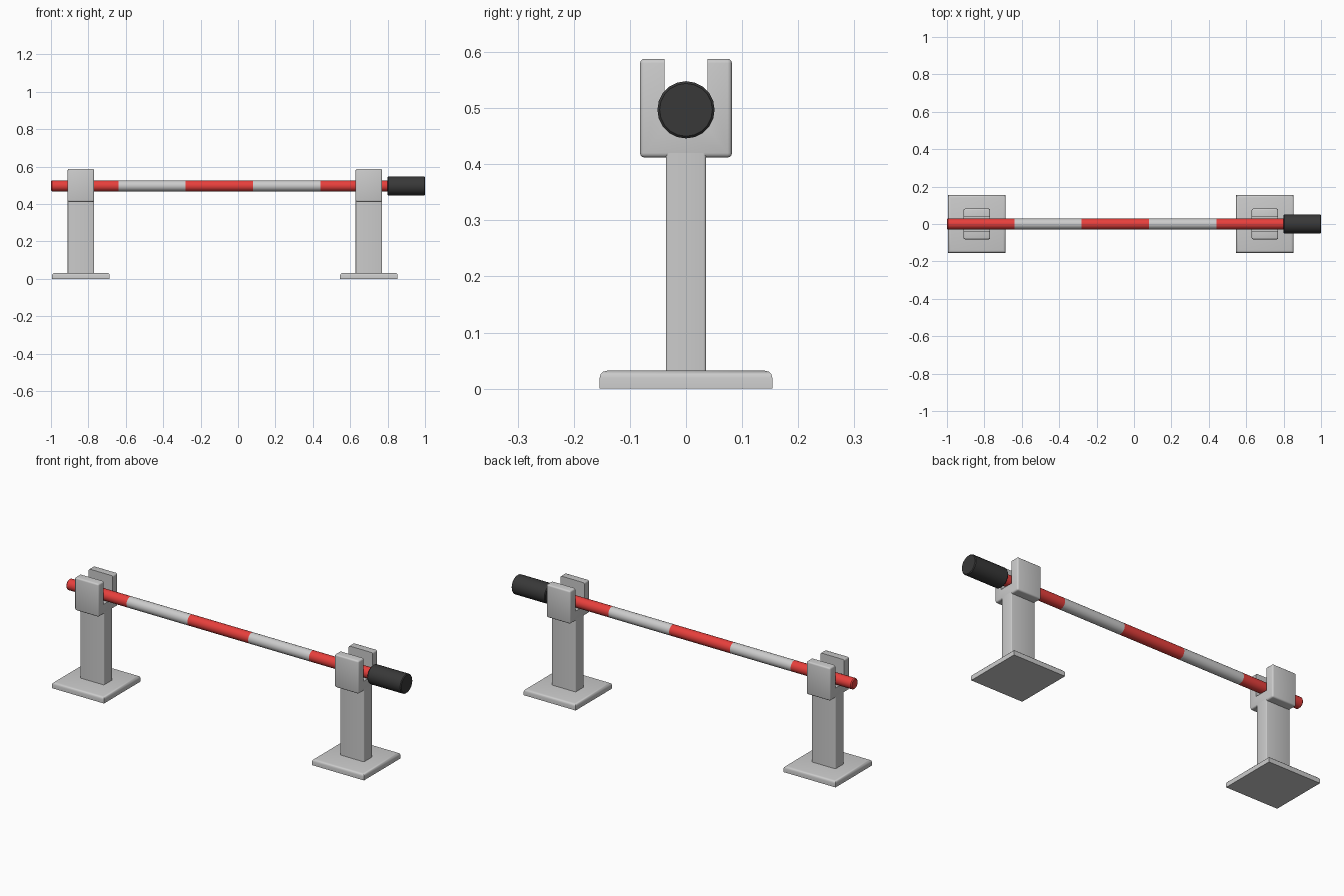
import bpy, bmesh, math

if "Cube" in bpy.data.objects:
    bpy.data.objects.remove(bpy.data.objects["Cube"])

POLE_Z = 0.497
SIDES = 20


def material(name, rgb):
    m = bpy.data.materials.new(name)
    m.diffuse_color = (*rgb, 1)
    m.use_nodes = True
    m.node_tree.nodes["Principled BSDF"].inputs["Base Color"].default_value = m.diffuse_color
    return m


red = material("red", (0.8, 0.05, 0.045))
white = material("white", (0.85, 0.85, 0.85))
black = material("black", (0.04, 0.04, 0.04))


def finish(bm, name, mats=()):
    bmesh.ops.recalc_face_normals(bm, faces=bm.faces)
    me = bpy.data.meshes.new(name)
    bm.to_mesh(me)
    bm.free()
    for m in mats:
        me.materials.append(m)
    ob = bpy.data.objects.new(name, me)
    bpy.context.collection.objects.link(ob)
    bpy.context.view_layer.objects.active = ob
    bpy.ops.object.select_all(action='DESELECT')
    ob.select_set(True)
    bpy.ops.object.shade_smooth_by_angle(angle=math.radians(35))
    return ob


def prism(name, x, half_depth, profile, bevel, pick=lambda e: True):
    """Extrude a (y, z) profile along x and round the picked edges."""
    bm = bmesh.new()
    face = bm.faces.new([bm.verts.new((x - half_depth, y, z)) for y, z in profile])
    ext = bmesh.ops.extrude_face_region(bm, geom=[face])
    moved = [v for v in ext["geom"] if isinstance(v, bmesh.types.BMVert)]
    bmesh.ops.translate(bm, verts=moved, vec=(2 * half_depth, 0, 0))
    bmesh.ops.recalc_face_normals(bm, faces=bm.faces)
    edges = [e for e in bm.edges if pick(e)]
    bmesh.ops.bevel(bm, geom=edges, offset=bevel, segments=3, profile=0.5, affect='EDGES')
    return finish(bm, name)


def rect(w, z0, z1):
    return [(-w, z0), (w, z0), (w, z1), (-w, z1)]


def lathe(name, rings, bands, mats):
    """Skin rings of (x, radius) along the pole axis; bands give material slots."""
    bm = bmesh.new()
    loops = []
    for x, r in rings:
        loops.append([bm.verts.new((x, r * math.cos(a), POLE_Z + r * math.sin(a)))
                      for a in (2 * math.pi * i / SIDES for i in range(SIDES))])
    for a, b, slot in zip(loops, loops[1:], bands):
        for i in range(SIDES):
            j = (i + 1) % SIDES
            bm.faces.new((a[i], a[j], b[j], b[i])).material_index = slot
    bm.faces.new(loops[0]).material_index = bands[0]
    bm.faces.new(loops[-1]).material_index = bands[-1]
    return finish(bm, name, mats)


# Two supports: base plate, post and forked head
fork = [(-0.082, 0.412), (0.082, 0.412), (0.082, 0.588), (0.038, 0.588),
        (0.038, 0.465), (-0.038, 0.465), (-0.038, 0.588), (-0.082, 0.588)]
for side, x in (("left", -0.84), ("right", 0.70)):
    prism(f"{side}_base_plate", x, 0.154, rect(0.154, 0, 0.032), 0.013,
          lambda e: all(v.co.z > 0.03 for v in e.verts))
    prism(f"{side}_post", x, 0.071, rect(0.036, 0.03, 0.42), 0.005,
          lambda e: abs(e.verts[0].co.z - e.verts[1].co.z) > 0.1)
    prism(f"{side}_fork_head", x, 0.071, fork, 0.008,
          lambda e: any(abs(v.co.y) > 0.05 for v in e.verts))

# Striped barrier pole
R = 0.029
lathe("barrier_pole",
      [(-1, R - 0.005), (-0.995, R), (-0.64, R), (-0.28, R), (0.08, R), (0.44, R), (0.81, R)],
      [0, 0, 1, 0, 1, 0], [red, white])

# Counterweight on the end of the pole
lathe("counterweight",
      [(0.80, 0.047), (0.804, 0.051), (0.996, 0.051), (1.0, 0.047)],
      [0, 0, 0], [black])
